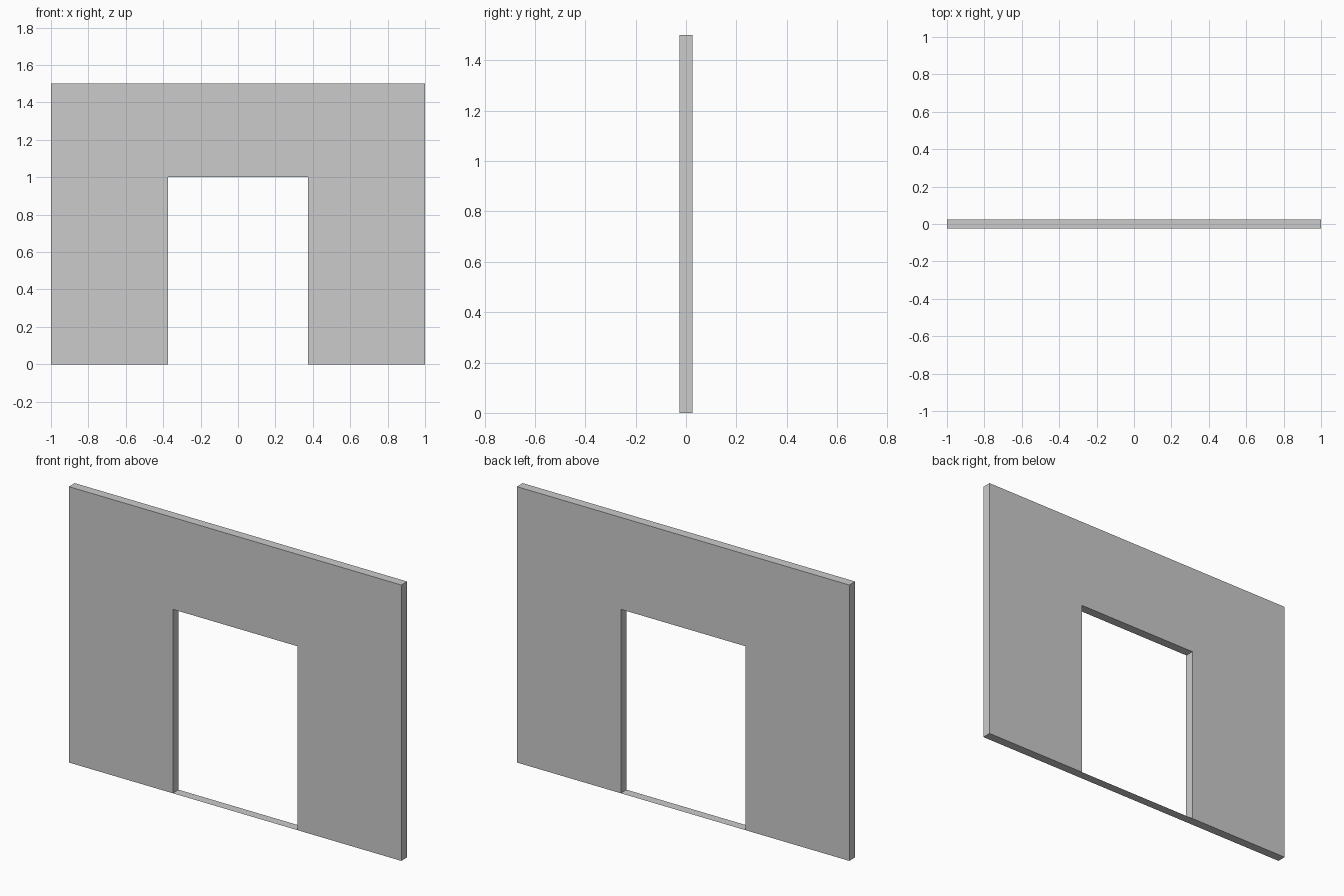
import bpy
import bmesh

if "Cube" in bpy.data.objects:
    bpy.data.objects.remove(bpy.data.objects["Cube"])

HALF_WIDTH, HEIGHT = 1.0, 1.5
DOOR_HALF, DOOR_HEIGHT = 0.375, 1.0
HALF_THICK = 0.025


def add_object(name, bm):
    mesh = bpy.data.meshes.new(name)
    bm.to_mesh(mesh)
    bm.free()
    obj = bpy.data.objects.new(name, mesh)
    bpy.context.collection.objects.link(obj)
    return obj


# Wall: right half of the outline, mirrored, then extruded through its thickness
right = [(DOOR_HALF, DOOR_HEIGHT), (DOOR_HALF, 0), (HALF_WIDTH, 0), (HALF_WIDTH, HEIGHT)]
outline = right + [(-x, z) for x, z in reversed(right)]
bm = bmesh.new()
face = bm.faces.new([bm.verts.new((x, -HALF_THICK, z)) for x, z in outline])
new = bmesh.ops.extrude_face_region(bm, geom=[face], use_keep_orig=True)["geom"]
bmesh.ops.translate(bm, vec=(0, 2 * HALF_THICK, 0),
                    verts=[v for v in new if isinstance(v, bmesh.types.BMVert)])
bmesh.ops.recalc_face_normals(bm, faces=bm.faces)
add_object("wall", bm)

# Threshold: paper-thin floor strip closing the underside of the doorway
bm = bmesh.new()
strip = [(-DOOR_HALF, -HALF_THICK), (-DOOR_HALF, HALF_THICK),
         (DOOR_HALF, HALF_THICK), (DOOR_HALF, -HALF_THICK)]
bm.faces.new([bm.verts.new((x, y, 0)) for x, y in strip])
add_object("doorway_threshold", bm)
